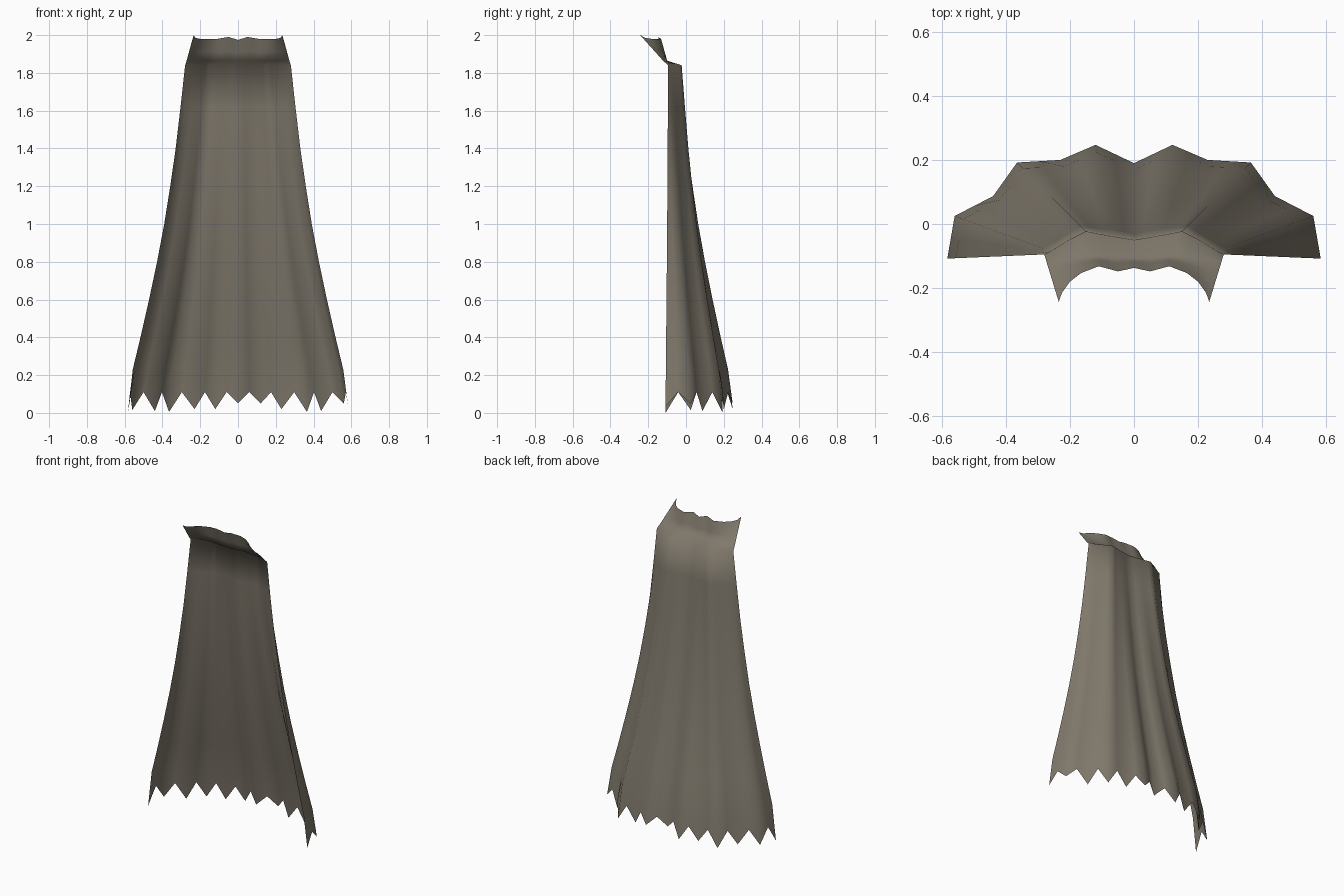
import bpy
import bmesh

cube = bpy.data.objects.get("Cube")
if cube:
    bpy.data.objects.remove(cube, do_unlink=True)

# Half cross-sections, from the middle of the back to the front edge
HEM = [(0, .19), (.12, .247), (.23, .20), (.365, .192), (.44, .087), (.56, .025), (.583, -.108)]
SHOULDER = [(0, -.05), (.06, -.04), (.11, -.031), (.15, -.023), (.2, -.048), (.26, -.085), (.28, -.095)]
NECK = [(0, -.105), (.06, -.104), (.11, -.1), (.15, -.1), (.2, -.107), (.252, -.115), (.272, -.122)]
COLLAR = [(0, -.137), (.05, -.148), (.11, -.132), (.165, -.153), (.2, -.18), (.225, -.215), (.235, -.243)]
COLLAR_Z = [1.975, 1.99, 1.98, 1.98, 1.98, 1.985, 2.0]
# Heights of the hem points, from the right edge to the left edge
TIP_Z = [0, .015, .01, .005, .02, .02, .05, .05, .02, .005, .01, .05, .035]
NOTCH_Z = .11


def mix(a, b, t):
    return tuple(p + (q - p) * t for p, q in zip(a, b))


def mirrored(half):
    """Mirror a half section and add the midpoint of every span."""
    full = [(-p[0],) + tuple(p[1:]) for p in half[:0:-1]] + list(half)
    row = [full[0]]
    for a, b in zip(full, full[1:]):
        row += [mix(a, b, .5), b]
    return row


def body_section(t):
    return mirrored([mix(a, b, t) for a, b in zip(SHOULDER, HEM)])


# Ragged hem: points at the pleats, notches between them
rows = [[(x, y, TIP_Z[i // 2] if i % 2 == 0 else NOTCH_Z)
         for i, (x, y) in enumerate(body_section(1))]]

# Pleated body, flaring downwards
for z, t in [(.23, .915), (.4, .78), (.6, .63), (.8, .49), (1.0, .365),
             (1.2, .26), (1.4, .165), (1.62, .08), (1.84, 0)]:
    rows.append([(x, y, z) for x, y in body_section(t)])

# Shoulder fold and raised collar
neck = [(x, y, 1.865) for x, y in NECK]
collar = [(x, y, z) for (x, y), z in zip(COLLAR, COLLAR_Z)]
for t in (0, .4, .75, 1):
    rows.append(mirrored([mix(a, b, t) for a, b in zip(neck, collar)]))

# Cloth sheet, with the normals facing the back
bm = bmesh.new()
grid = [[bm.verts.new(p) for p in row] for row in rows]
for low, high in zip(grid, grid[1:]):
    for i in range(len(low) - 1):
        face = bm.faces.new((low[i], high[i], high[i + 1], low[i + 1]))
        face.smooth = True
mesh = bpy.data.meshes.new("cape")
bm.to_mesh(mesh)
bm.free()
cape = bpy.data.objects.new("cape", mesh)
bpy.context.collection.objects.link(cape)

# Grey-brown cloth
colour = (.215, .19, .15, 1)
cloth = bpy.data.materials.new("grey brown cloth")
cloth.use_nodes = True
cloth.diffuse_color = colour
shader = cloth.node_tree.nodes["Principled BSDF"]
shader.inputs["Base Color"].default_value = colour
shader.inputs["Roughness"].default_value = .9
mesh.materials.append(cloth)
